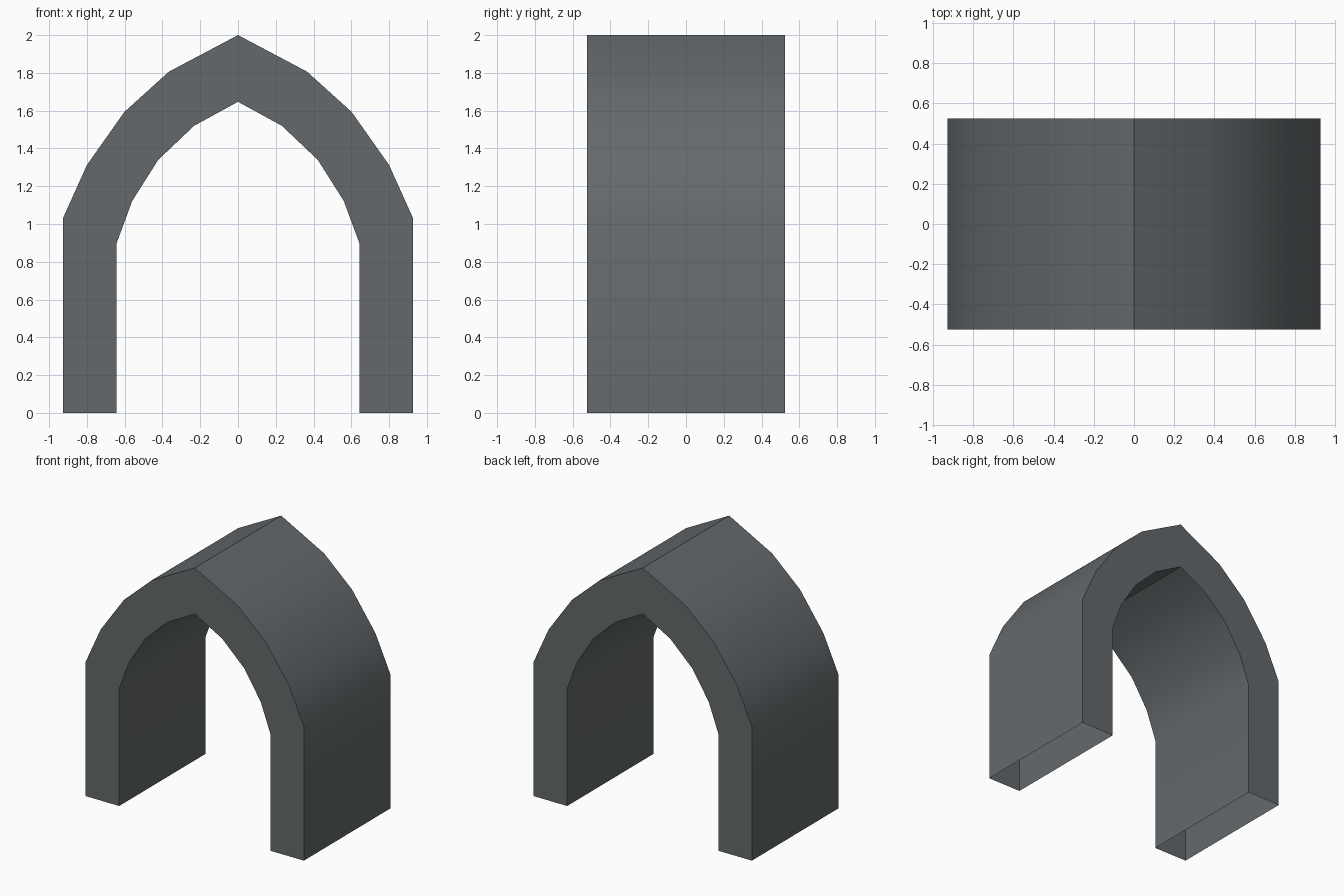
import bpy, bmesh, math

if "Cube" in bpy.data.objects:
    bpy.data.objects.remove(bpy.data.objects["Cube"])

HALF_DEPTH = 0.525

# Left half of each arch profile (x, z), from foot to apex
outer_half = [(-0.927, 0), (-0.927, 1.03), (-0.80, 1.312), (-0.602, 1.593), (-0.365, 1.807), (0, 2.0)]
inner_half = [(-0.642, 0), (-0.642, 0.90), (-0.56, 1.122), (-0.422, 1.34), (-0.232, 1.52), (0, 1.647)]


def mirrored(half):
    return half + [(-x, z) for x, z in reversed(half[:-1])]


# Dark grey stone
stone = bpy.data.materials.new("dark grey stone")
stone.diffuse_color = (0.127, 0.141, 0.149, 1)
stone.use_nodes = True
stone.node_tree.nodes["Principled BSDF"].inputs["Base Color"].default_value = stone.diffuse_color

# Pointed vault: outer skin, inner skin and two end faces, open under the feet
bm = bmesh.new()


def row(profile, y):
    return [bm.verts.new((x, y, z)) for x, z in mirrored(profile)]


of, ob = row(outer_half, -HALF_DEPTH), row(outer_half, HALF_DEPTH)
inf, inb = row(inner_half, -HALF_DEPTH), row(inner_half, HALF_DEPTH)
for a, b in ((of, ob), (inb, inf), (inf, of), (ob, inb)):
    for i in range(len(a) - 1):
        bm.faces.new((a[i], a[i + 1], b[i + 1], b[i]))

mesh = bpy.data.meshes.new("pointed_arch")
bm.to_mesh(mesh)
bm.free()
mesh.materials.append(stone)
arch = bpy.data.objects.new("pointed_arch", mesh)
bpy.context.collection.objects.link(arch)

# Smooth curve, sharp ridge and rims
bpy.context.view_layer.objects.active = arch
arch.select_set(True)
bpy.ops.object.shade_smooth_by_angle(angle=math.radians(35))
